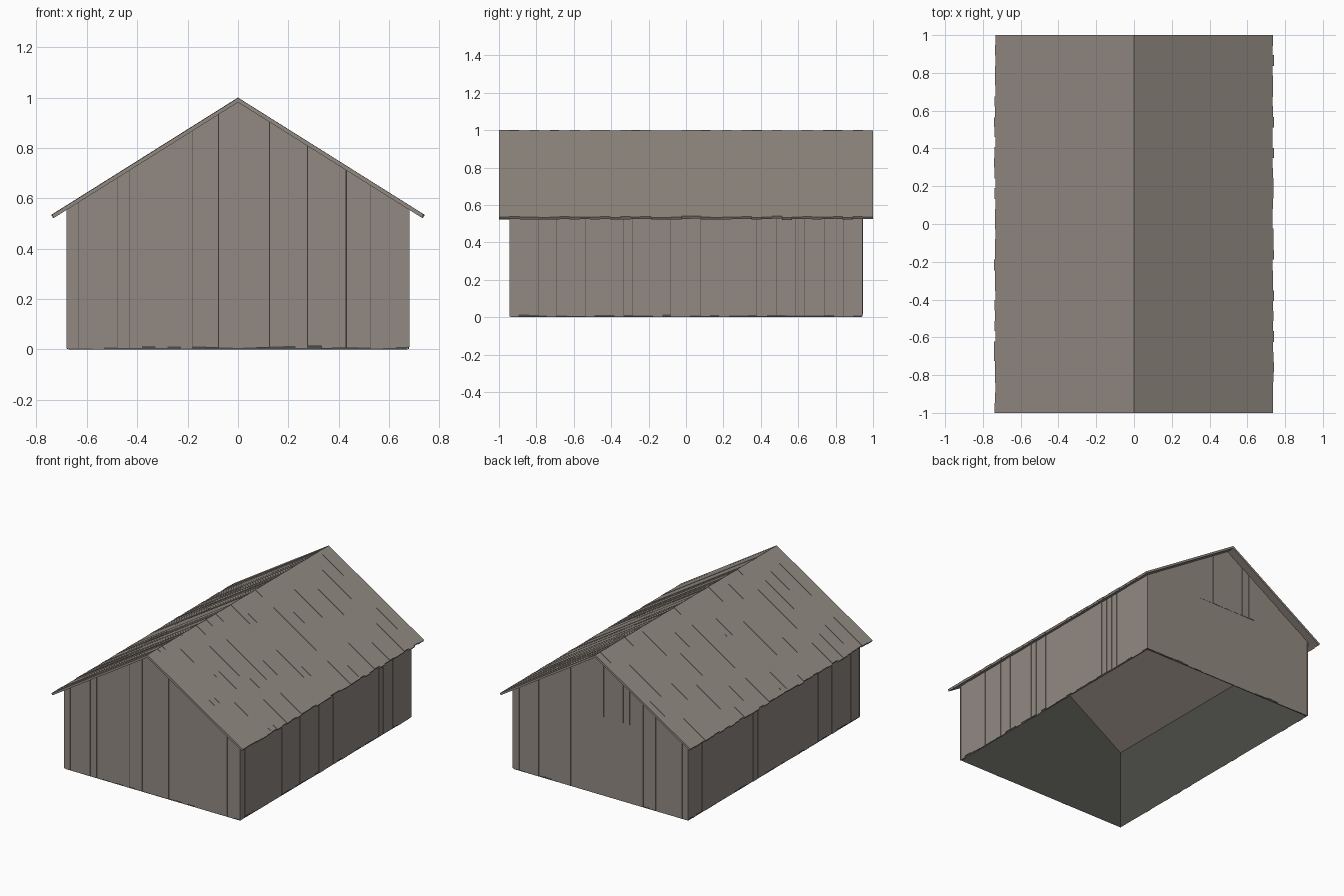
import bpy
import bmesh
import random
from mathutils import Vector

random.seed(7)
if "Cube" in bpy.data.objects:
    bpy.data.objects.remove(bpy.data.objects["Cube"], do_unlink=True)

HALF_W, HALF_L = 0.68, 0.945      # outer wall faces
SHELL = 0.007                     # lining sits this far behind the boards
SLOPE, UNDER = 0.628, 0.981       # roof pitch and underside height at the ridge
DOOR_W, DOOR_H = 0.255, 0.55


def material(name, colour):
    m = bpy.data.materials.new(name)
    m.use_nodes = True
    m.diffuse_color = (*colour, 1)
    bsdf = next(n for n in m.node_tree.nodes if n.type == "BSDF_PRINCIPLED")
    bsdf.inputs["Base Color"].default_value = (*colour, 1)
    bsdf.inputs["Roughness"].default_value = 0.9
    return m


wood = material("weathered wood", (0.29, 0.255, 0.225))
dark = material("dark lining", (0.072, 0.072, 0.064))


def finish(name, bm, mat):
    bmesh.ops.recalc_face_normals(bm, faces=bm.faces[:])
    mesh = bpy.data.meshes.new(name)
    bm.to_mesh(mesh)
    bm.free()
    mesh.materials.append(mat)
    ob = bpy.data.objects.new(name, mesh)
    bpy.context.scene.collection.objects.link(ob)
    return ob


def prism(bm, outline, place, d0, d1):
    """Extrude a flat outline from depth d0 to d1; place maps (a, b, depth) to space."""
    near = [bm.verts.new(place(a, b, d0)) for a, b in outline]
    far = [bm.verts.new(place(a, b, d1)) for a, b in outline]
    bm.faces.new(near)
    bm.faces.new(far)
    for i in range(len(near)):
        j = (i - 1) % len(near)
        bm.faces.new((near[j], near[i], far[i], far[j]))


def spans(half, count):
    """Board start and end positions with slightly uneven widths."""
    step = 2 * half / count
    cuts = [-half + i * step + random.uniform(-0.004, 0.004) for i in range(count + 1)]
    cuts[0], cuts[-1] = -half, half
    return list(zip(cuts, cuts[1:]))


def roof_line(x):
    return UNDER - SLOPE * abs(x)


def on_end(side):
    return lambda a, b, d: Vector((a, side * d, b))


def on_side(side):
    return lambda a, b, d: Vector((side * d, a, b))


# Gable walls of upright boards; the back one leaves room for the door
for name, side in (("front_wall", -1), ("back_wall", 1)):
    bm = bmesh.new()
    for s0, s1 in spans(HALF_W, 27):
        low = random.uniform(0.002, 0.014)
        if side > 0 and abs(s0 + s1) / 2 < DOOR_W - 0.01:
            low = DOOR_H
        s1 -= random.choice((0, 0, 0.002))
        outline = [(s0, low), (s1, low), (s1, roof_line(s1))]
        if s0 < 0 < s1:
            outline.append((0, roof_line(0)))
        outline.append((s0, roof_line(s0)))
        prism(bm, outline, on_end(side), HALF_L - SHELL + 0.001,
              HALF_L - random.uniform(0, 0.004))
    finish(name, bm, wood)

# Plain door set slightly back in the rear gable
bm = bmesh.new()
prism(bm, [(-DOOR_W - 0.01, 0.004), (DOOR_W + 0.01, 0.004),
           (DOOR_W + 0.01, DOOR_H + 0.02), (-DOOR_W - 0.01, DOOR_H + 0.02)],
      on_end(1), HALF_L - SHELL + 0.0005, HALF_L - 0.0045)
finish("back_door", bm, wood)

# Long side walls
for name, side in (("right_wall", -1), ("left_wall", 1)):
    bm = bmesh.new()
    for s0, s1 in spans(HALF_L, 37):
        low = random.uniform(0.002, 0.014)
        s1 -= random.choice((0, 0, 0.002))
        top = roof_line(HALF_W)
        prism(bm, [(s0, low), (s1, low), (s1, top), (s0, top)], on_side(side),
              HALF_W - SHELL + 0.001, HALF_W - random.uniform(0, 0.004))
    finish(name, bm, wood)

# Roof boards running from ridge to eave with ragged ends
for name, side in (("right_roof", -1), ("left_roof", 1)):
    bm = bmesh.new()
    for y0, y1 in spans(1.0, 37):
        thick = random.uniform(0.016, 0.019)
        end = random.uniform(0.732, 0.741)
        inner = end - 0.008
        outline = [(0, UNDER), (0, UNDER + thick),
                   (end, roof_line(end) + thick), (inner, roof_line(inner))]
        prism(bm, outline, lambda a, b, d: Vector((side * a, d, b)), y0, y1)
    finish(name, bm, wood)

# Dark lining behind the boards, open underneath
bm = bmesh.new()
w, l = HALF_W - SHELL, HALF_L - SHELL
profile = [(-w, 0), (w, 0), (w, roof_line(w)), (0, roof_line(0)), (-w, roof_line(w))]
front = [bm.verts.new((x, -l, z)) for x, z in profile]
back = [bm.verts.new((x, l, z)) for x, z in profile]
bm.faces.new(front)
bm.faces.new(back)
bm.faces.new((front[1], back[1], back[2], front[2]))
bm.faces.new((front[0], front[4], back[4], back[0]))
finish("inner_lining", bm, dark)
